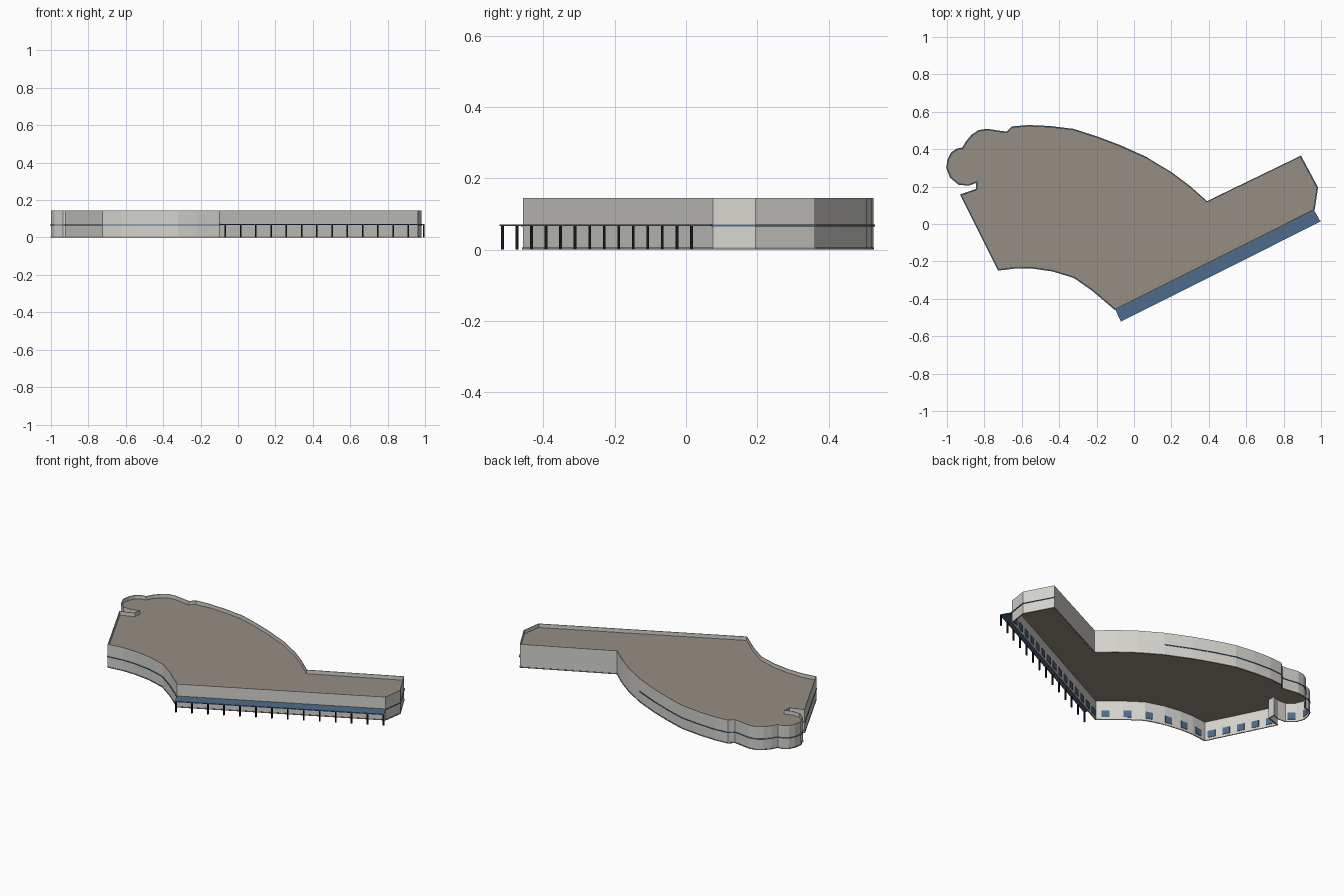
import bpy
import bmesh
from mathutils import Vector

if "Cube" in bpy.data.objects:
    bpy.data.objects.remove(bpy.data.objects["Cube"])


def material(name, r, g, b):
    m = bpy.data.materials.new(name)
    m.diffuse_color = (r, g, b, 1)
    m.use_nodes = True
    m.node_tree.nodes["Principled BSDF"].inputs["Base Color"].default_value = m.diffuse_color
    return m


WALL = material("pale grey wall", 0.66, 0.65, 0.61)
ROOF = material("taupe roof", 0.30, 0.27, 0.23)
BLUE = material("slate blue", 0.075, 0.15, 0.26)
BLACK = material("black metal", 0.008, 0.008, 0.01)

# Footprint, counter-clockwise from the front corner
OUTLINE = [Vector(p) for p in [
    (-.10, -.457), (.962, .075), (.98, .195), (.89, .362), (.39, .12),           # long wing
    (.30, .20), (.20, .275), (.07, .353), (-.08, .42), (-.20, .465), (-.325, .505),  # back curve
    (-.45, .52), (-.565, .525), (-.65, .518), (-.68, .49),
    (-.72, .495), (-.785, .505), (-.83, .498), (-.865, .475), (-.895, .44), (-.915, .405),  # lobes
    (-.945, .40), (-.975, .38), (-.993, .345), (-1, .30), (-.98, .25), (-.935, .212),
    (-.88, .21), (-.84, .225), (-.84, .185), (-.925, .155),                      # notch
    (-.725, -.245), (-.625, -.233), (-.54, -.235), (-.435, -.25), (-.32, -.285), (-.22, -.355)]]
N = len(OUTLINE)


def inset(i, d):
    """Outline corner i moved inward by d (outward if negative)."""
    a, b, c = OUTLINE[i - 1], OUTLINE[i % N], OUTLINE[(i + 1) % N]
    u, v = (b - a).normalized(), (c - b).normalized()
    n1, n2 = Vector((-u.y, u.x)), Vector((-v.y, v.x))
    return b + (n1 + n2) * d / max(1 + n1.dot(n2), 0.5)


def finish(name, bm, mat):
    bmesh.ops.recalc_face_normals(bm, faces=bm.faces)
    me = bpy.data.meshes.new(name)
    bm.to_mesh(me)
    bm.free()
    me.materials.append(mat)
    ob = bpy.data.objects.new(name, me)
    bpy.context.collection.objects.link(ob)
    return ob


def slab(name, pts, z0, z1, mat):
    """Closed prism over a flat polygon."""
    bm = bmesh.new()
    f = bm.faces.new([bm.verts.new((p.x, p.y, z0)) for p in pts])
    up = bmesh.ops.extrude_face_region(bm, geom=[f])["geom"]
    bmesh.ops.translate(bm, vec=(0, 0, z1 - z0),
                        verts=[v for v in up if isinstance(v, bmesh.types.BMVert)])
    return finish(name, bm, mat)


def strip(name, first, last, z0, z1, d_out, d_in, mat):
    """Upright band following outline corners first..last."""
    bm = bmesh.new()
    closed = last - first >= N
    rings = []
    for i in range(first, last + (0 if closed else 1)):
        o, n = inset(i % N, d_out), inset(i % N, d_in)
        rings.append([bm.verts.new((p.x, p.y, z))
                      for p, z in ((o, z0), (o, z1), (n, z1), (n, z0))])
    pairs = list(zip(rings, rings[1:]))
    if closed:
        pairs.append((rings[-1], rings[0]))
    else:
        bm.faces.new(rings[0])
        bm.faces.new(rings[-1])
    for a, b in pairs:
        for k in range(4):
            bm.faces.new((a[k], b[k], b[(k + 1) % 4], a[(k + 1) % 4]))
    return finish(name, bm, mat)


# Outer wall with parapet, base trim, roof sheet and mid-height band
strip("outer_wall", 0, N, 0, .145, 0, .004, WALL)
strip("base_trim", 0, N, 0, .006, -.002, .004, ROOF)
slab("roof", [inset(i, .003) for i in range(N)], .119, .122, ROOF)
strip("band_main", 7, N, .065, .070, -.004, 0, BLUE)
strip("band_wing_end", 1, 3, .065, .070, -.004, 0, BLUE)


# Window panes set along the inner face of the wall
def windows(name, first, last, count, margin=0.5, width=.045):
    path = [OUTLINE[i % N] for i in range(first, last + 1)]
    total = sum((b - a).length for a, b in zip(path, path[1:]))
    for k in range(count):
        s = total * (k + margin) / (count - 1 + 2 * margin)
        for a, b in zip(path, path[1:]):
            length = (b - a).length
            if s <= length:
                break
            s -= length
        half = min(width, length * .9) / 2
        s = min(max(s, half), length - half)
        u = (b - a).normalized()
        n = Vector((-u.y, u.x))
        c = a + u * s
        slab(f"{name}_{k + 1}", [c - u * half + n * .003, c + u * half + n * .003,
                                 c + u * half + n * .007, c - u * half + n * .007],
             .015, .057, BLUE)


windows("wing_window", 0, 1, 15)
windows("curve_window", 31, N, 6)
windows("side_window", 30, 31, 5)
windows("notch_window", 29, 30, 1)
windows("lobe_window", 23, 26, 2)

# Canopy along the long front wall
C0, C1 = Vector((-.07, -.522)), Vector((.997, .013))
slab("canopy", [OUTLINE[0], C0, C1, OUTLINE[1]], .066, .071, BLUE)

# Row of canopy posts
for k in range(14):
    c = (C0 + Vector((.002, .008))).lerp(C1 + Vector((-.005, .002)), k / 13)
    slab(f"canopy_post_{k + 1}",
         [c + Vector(o) * .004 for o in ((-1, -1), (1, -1), (1, 1), (-1, 1))], 0, .066, BLACK)
